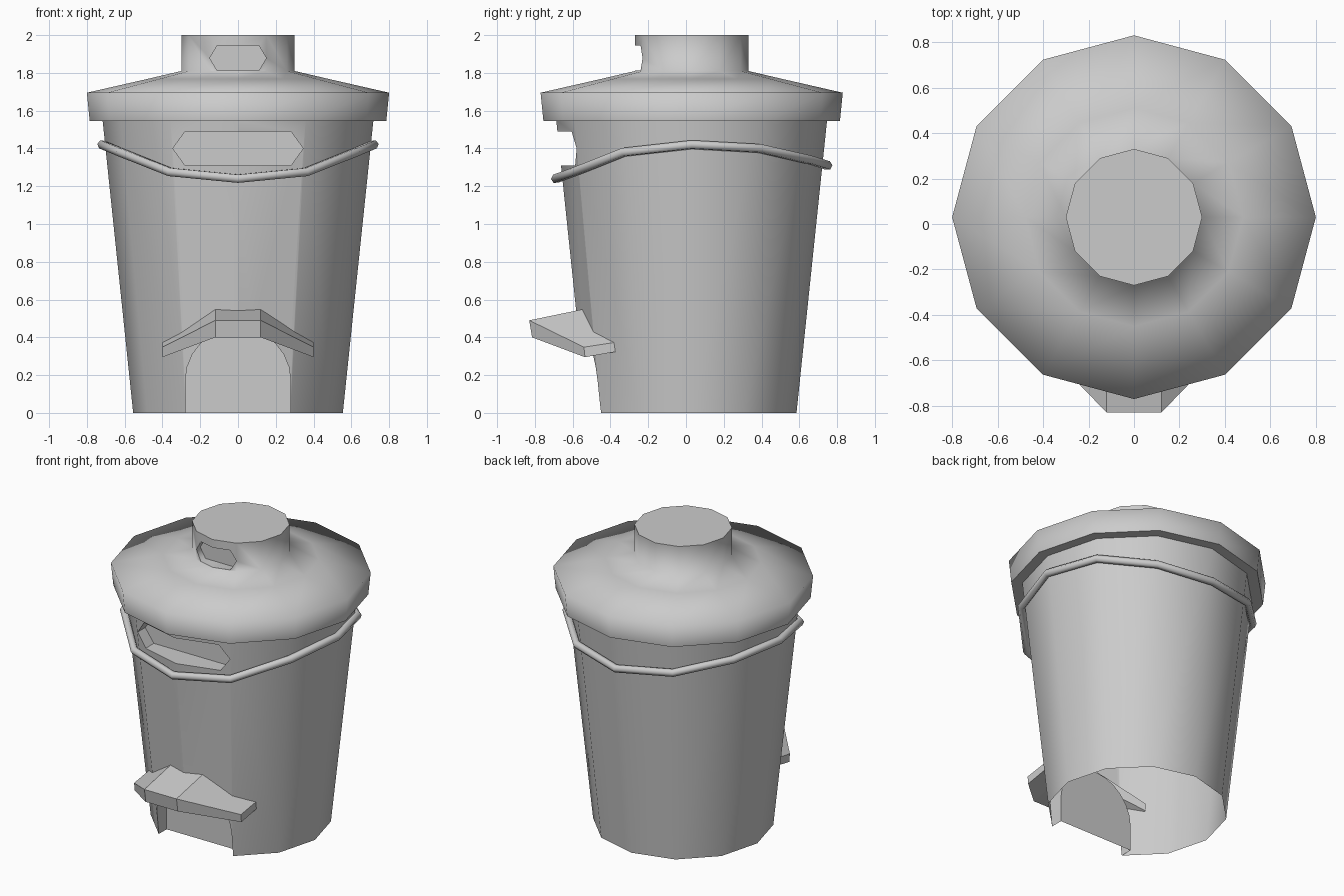
import bpy, bmesh
from math import sin, cos, pi, radians

if "Cube" in bpy.data.objects:
    bpy.data.objects.remove(bpy.data.objects["Cube"])

CY = 0.03   # body axis sits slightly behind the origin
SIDES = 12


def make_object(name, bm):
    bmesh.ops.recalc_face_normals(bm, faces=bm.faces)
    mesh = bpy.data.meshes.new(name)
    bm.to_mesh(mesh)
    bm.free()
    ob = bpy.data.objects.new(name, mesh)
    bpy.context.collection.objects.link(ob)
    return ob


def lathe(name, profile):
    """Closed 12-sided solid from (radius, z) rings."""
    bm = bmesh.new()
    rings = [[bm.verts.new((r * cos(2 * pi * i / SIDES), CY + r * sin(2 * pi * i / SIDES), z))
              for i in range(SIDES)] for r, z in profile]
    for a, b in zip(rings, rings[1:]):
        for i in range(SIDES):
            j = (i + 1) % SIDES
            bm.faces.new((a[i], a[j], b[j], b[i]))
    bm.faces.new(rings[0])
    bm.faces.new(rings[-1])
    return make_object(name, bm)


def select(ob):
    bpy.ops.object.select_all(action='DESELECT')
    ob.select_set(True)
    bpy.context.view_layer.objects.active = ob


def cut(ob, outline, y_back):
    """Sink a flat-bottomed (x, z) outline into the front of ob."""
    bm = bmesh.new()
    face = bm.faces.new([bm.verts.new((x, y_back, z)) for x, z in outline])
    ext = bmesh.ops.extrude_face_region(bm, geom=[face], use_keep_orig=True)
    for v in ext['geom']:
        if isinstance(v, bmesh.types.BMVert):
            v.co.y = -1.2
    cutter = make_object("recess_cutter", bm)
    cutter.hide_render = True
    select(ob)
    mod = ob.modifiers.new("recess", 'BOOLEAN')
    mod.operation, mod.solver, mod.object = 'DIFFERENCE', 'EXACT', cutter
    bpy.ops.object.modifier_apply(modifier=mod.name)
    bpy.data.objects.remove(cutter)


def hexagon(w_mid, w_end, z0, z1):
    zm = (z0 + z1) / 2
    return [(-w_mid, zm), (-w_end, z0), (w_end, z0), (w_mid, zm), (w_end, z1), (-w_end, z1)]


def smooth(ob, angle):
    select(ob)
    bpy.ops.object.shade_smooth_by_angle(angle=radians(angle))


# Tapered body with arched doorway and hexagonal recess, open at both ends
body = lathe("body", [(0.555, 0), (0.717, 1.55)])
arch = [(-0.279, -0.1)] + [(-0.279 * cos(pi * i / 12), 0.17 + 0.28 * sin(pi * i / 12))
                           for i in range(13)] + [(0.279, -0.1)]
cut(body, arch, -0.365)
cut(body, hexagon(0.345, 0.28, 1.31, 1.49), -0.5)
bm = bmesh.new()
bm.from_mesh(body.data)
caps = [f for f in bm.faces if abs(f.normal.z) > 0.9
        and (f.calc_center_median().z < 0.01 or f.calc_center_median().z > 1.54)]
bmesh.ops.delete(bm, geom=caps, context='FACES')
bm.to_mesh(body.data)
bm.free()
smooth(body, 40)

# Lid: rim, shallow dome and round top knob with a small recess
lid = lathe("lid", [(0.785, 1.545), (0.8, 1.695), (0.48, 1.768), (0.3, 1.81), (0.3, 2.0)])
cut(lid, hexagon(0.15, 0.11, 1.812, 1.945), -0.19)
smooth(lid, 83.9)

# Wavy cord around the body, heights given from front to back
heights = [1.24, 1.275, 1.38, 1.42, 1.40, 1.34, 1.31]
curve = bpy.data.curves.new("cord", 'CURVE')
curve.dimensions = '3D'
curve.bevel_depth = 0.025
curve.bevel_resolution = 1
spline = curve.splines.new('POLY')
spline.points.add(SIDES - 1)
for i, p in enumerate(spline.points):
    a = 2 * pi * i / SIDES
    p.co = (0.72 * sin(a), CY - 0.72 * cos(a), heights[min(i, SIDES - i)], 1)
spline.use_cyclic_u = True
bpy.context.collection.objects.link(bpy.data.objects.new("cord", curve))

# Awning over the doorway: (x, front y, front top z, front bottom y, z, back y, top z, bottom z)
wing = (0.4, -0.54, 0.348, -0.535, 0.295, -0.365, 0.375, 0.325)
middle = (0.12, -0.83, 0.49, -0.815, 0.4, -0.5, 0.558, 0.46)
bm = bmesh.new()
rows = []
for side, st in ((-1, wing), (-1, middle), (1, middle), (1, wing)):
    x, fy, ft, by, fb, ky, kt, kb = st
    rows.append([bm.verts.new(c) for c in
                 ((side * x, fy, ft), (side * x, by, fb), (side * x, ky, kb), (side * x, ky, kt))])
for a, b in zip(rows, rows[1:]):
    for i in range(4):
        j = (i + 1) % 4
        bm.faces.new((a[i], a[j], b[j], b[i]))
bm.faces.new(rows[0])
bm.faces.new(rows[-1])
make_object("awning", bm)
